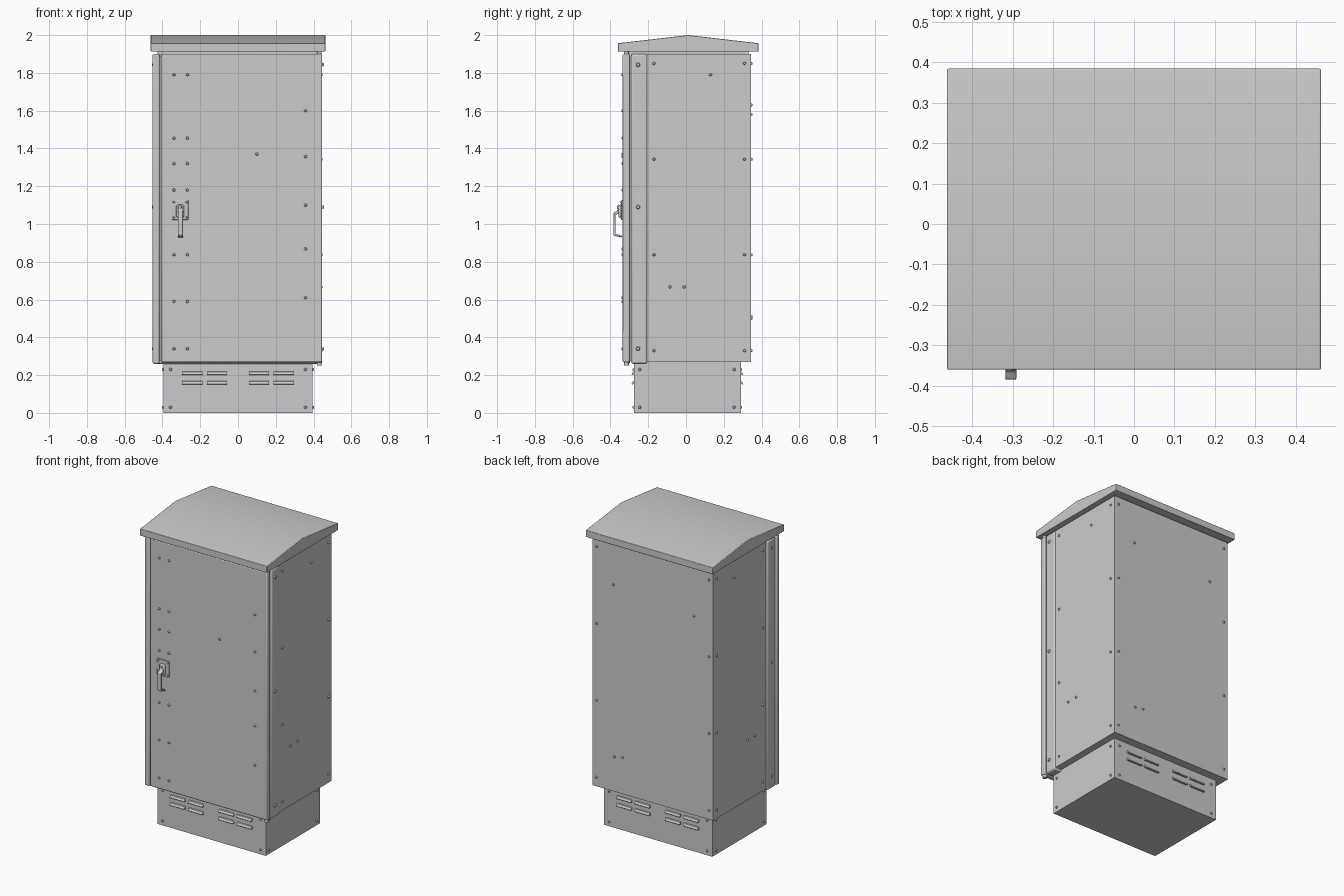
import bpy, bmesh, math
from mathutils import Matrix, Vector

if "Cube" in bpy.data.objects:
    bpy.data.objects.remove(bpy.data.objects["Cube"])

grey = bpy.data.materials.new("grey_painted_steel")
grey.diffuse_color = (0.6, 0.6, 0.6, 1)
grey.use_nodes = True
grey.node_tree.nodes["Principled BSDF"].inputs["Base Color"].default_value = grey.diffuse_color


def finish(name, bm, bevel=0, segments=2):
    bmesh.ops.recalc_face_normals(bm, faces=bm.faces)
    me = bpy.data.meshes.new(name)
    bm.to_mesh(me)
    bm.free()
    me.materials.append(grey)
    ob = bpy.data.objects.new(name, me)
    bpy.context.collection.objects.link(ob)
    bpy.ops.object.select_all(action='DESELECT')
    ob.select_set(True)
    bpy.context.view_layer.objects.active = ob
    if bevel:
        m = ob.modifiers.new("bevel", 'BEVEL')
        m.width, m.segments = bevel, segments
    bpy.ops.object.shade_smooth_by_angle(angle=math.radians(35))
    return ob


def box(name, x0, x1, y0, y1, z0, z1, bevel=0.0):
    bm = bmesh.new()
    size = Matrix.Diagonal((x1 - x0, y1 - y0, z1 - z0, 1))
    mid = Matrix.Translation(((x0 + x1) / 2, (y0 + y1) / 2, (z0 + z1) / 2))
    bmesh.ops.create_cube(bm, size=1, matrix=mid @ size)
    return finish(name, bm, bevel)


def add_prism(bm, profile, x0, x1):
    """Extrude a (y, z) outline along x."""
    a = [bm.verts.new((x0, y, z)) for y, z in profile]
    b = [bm.verts.new((x1, y, z)) for y, z in profile]
    bm.faces.new(a)
    bm.faces.new(b[::-1])
    for i in range(len(a)):
        j = (i + 1) % len(a)
        bm.faces.new((a[i], b[i], b[j], a[j]))


def rivets(name, points, normal, r=0.008, h=0.007):
    """Small tapered screw heads standing on a panel."""
    bm = bmesh.new()
    rot = Vector(normal).to_track_quat('Z', 'Y').to_matrix().to_4x4()
    for p in points:
        at = Matrix.Translation(Vector(p) + Vector(normal) * h / 2)
        bmesh.ops.create_cone(bm, cap_ends=True, segments=10, radius1=r,
                              radius2=r * 0.65, depth=h, matrix=at @ rot)
    return finish(name, bm)


# Plinth, cabinet body, top collar under the roof
box("plinth", -0.395, 0.395, -0.275, 0.29, 0, 0.28)
box("cabinet_body", -0.44, 0.44, -0.207, 0.345, 0.27, 1.9)
box("top_collar", -0.425, 0.425, -0.30, 0.33, 1.88, 1.92)

# Door frame with recessed seal, closing strip on the left, and door
box("door_frame", -0.45, 0.446, -0.29, -0.204, 0.26, 1.9, 0.01)
box("door_seal", -0.425, 0.425, -0.315, -0.28, 0.275, 1.89)
box("closing_strip", -0.452, -0.415, -0.328, -0.296, 0.26, 1.9, 0.008)
box("door", -0.407, 0.446, -0.335, -0.298, 0.268, 1.9, 0.006)

# Hinge pin stubs below and above the door
for label, z in (("lower", 0.262), ("upper", 1.903)):
    bm = bmesh.new()
    bmesh.ops.create_cone(bm, cap_ends=True, segments=14, radius1=0.013, radius2=0.013,
                          depth=0.024, matrix=Matrix.Translation((0.43, -0.316, z)))
    finish(label + "_hinge_pin", bm)

# Pitched roof with straight fascia
bm = bmesh.new()
add_prism(bm, [(-0.36, 1.912), (0.384, 1.912), (0.384, 1.957), (0.012, 2.0), (-0.36, 1.957)],
          -0.462, 0.462)
finish("pitched_roof", bm, 0.003)

# Ventilation louvres on the front and back of the plinth
for label, face, s in (("front", -0.275, -1), ("back", 0.29, 1)):
    bm = bmesh.new()
    for z in (0.16, 0.21):
        hood = [(face - s * 0.004, z + 0.012), (face + s * 0.006, z + 0.007),
                (face + s * 0.013, z - 0.006), (face + s * 0.010, z - 0.009),
                (face - s * 0.004, z - 0.007)]
        for x in (-0.297, -0.165, 0.057, 0.189):
            add_prism(bm, hood, x, x + 0.108)
    finish(label + "_louvres", bm)

# Door handle: plate, boss, bent lever and lock barrel
box("handle_plate", -0.35, -0.262, -0.343, -0.334, 1.022, 1.128, 0.003)
box("handle_boss", -0.327, -0.285, -0.358, -0.34, 1.035, 1.10, 0.006)
bm = bmesh.new()
add_prism(bm, [(-0.345, 1.105), (-0.357, 1.098), (-0.365, 1.07), (-0.384, 1.058),
               (-0.385, 0.945), (-0.38, 0.938), (-0.34, 0.928), (-0.34, 0.938),
               (-0.373, 0.947), (-0.373, 1.048), (-0.345, 1.06)], -0.318, -0.291)
finish("handle_lever", bm, 0.003)
rivets("lock_barrel", [(-0.308, -0.356, 1.09)], (0, -1, 0), 0.012, 0.008)
rivets("handle_screws", [(x, -0.343, z) for x in (-0.34, -0.272) for z in (1.034, 1.117)],
       (0, -1, 0), 0.006, 0.004)

# Door screws: lock-side pairs, hinge-side column, one in the middle
door_pts = [(x, -0.335, z) for x in (-0.339, -0.268)
            for z in (1.79, 1.455, 1.32, 1.18, 0.838, 0.59, 0.34)]
door_pts += [(0.358, -0.335, z) for z in (1.6, 1.357, 1.1, 0.868, 0.61)]
door_pts += [(0.10, -0.335, 1.37)]
rivets("door_screws", door_pts, (0, -1, 0))

# Screws on both sides: frame, body and plinth
rows = (1.85, 1.343, 0.837, 0.33)
for label, s in (("left", -1), ("right", 1)):
    n = (s, 0, 0)
    rivets(label + "_frame_screws", [(s * 0.447, -0.254, z) for z in (1.843, 1.09, 0.34)],
           n, 0.011)
    pts = [(s * 0.44, y, z) for y in (-0.17, 0.31) for z in rows]
    pts += [(s * 0.44, 0.13, 1.79), (s * 0.44, -0.085, 0.667), (s * 0.44, -0.01, 0.667)]
    rivets(label + "_body_screws", pts, n)
    rivets(label + "_plinth_screws",
           [(s * 0.395, y, z) for y in (-0.245, 0.255) for z in (0.03, 0.23)], n)

# Screws on the back panel and on the plinth ends
back_pts = [(x, 0.345, z) for x in (-0.41, 0.41) for z in rows]
back_pts += [(0.287, 0.345, 1.63), (-0.30, 0.345, 1.58), (0.28, 0.345, 0.5), (0.22, 0.345, 0.51)]
rivets("back_screws", back_pts, (0, 1, 0))
for label, y, s in (("front", -0.275, -1), ("back", 0.29, 1)):
    rivets(label + "_plinth_screws",
           [(x, y, z) for x in (-0.357, 0.357) for z in (0.03, 0.23)], (0, s, 0))
